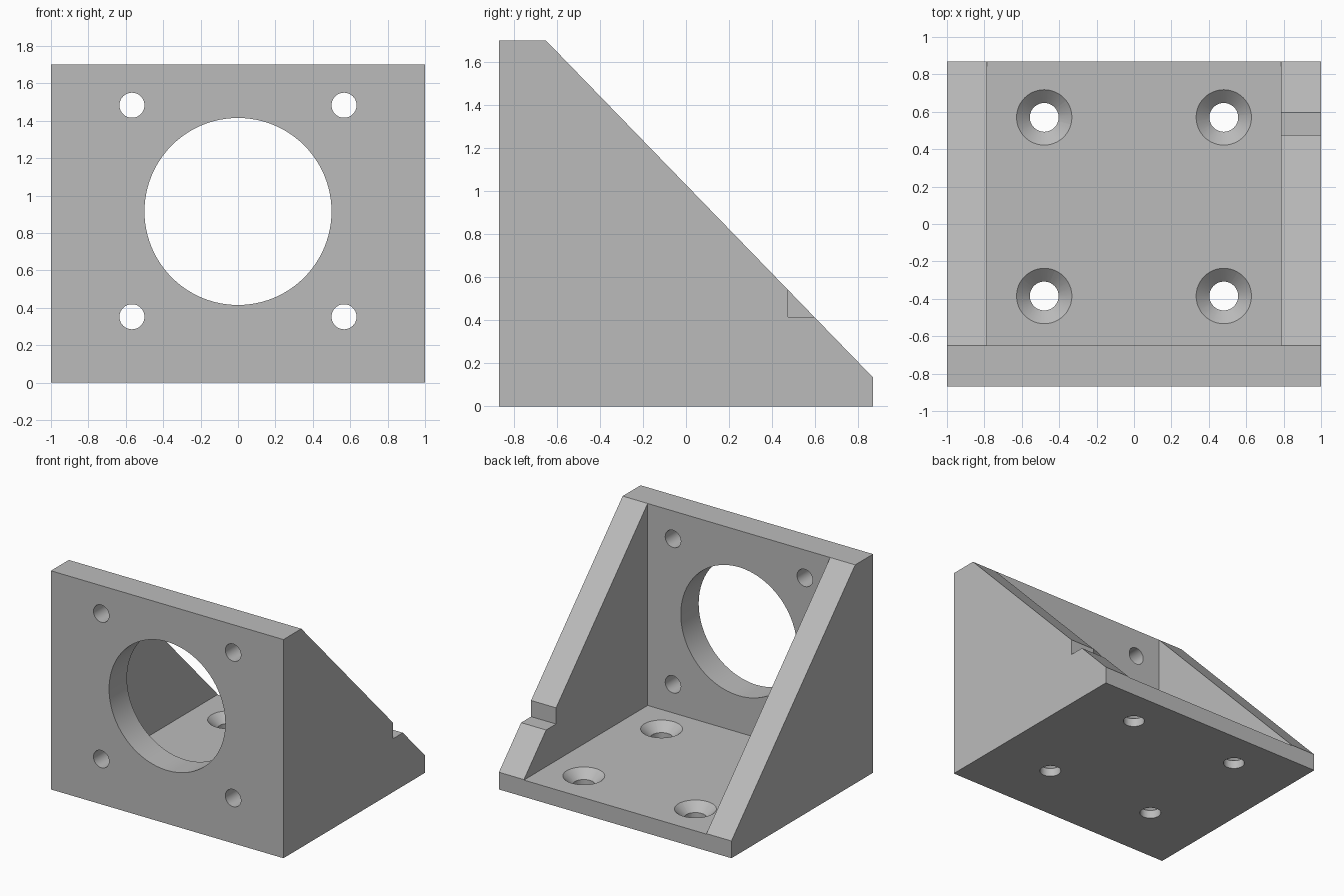
import bpy, bmesh, math
from mathutils import Matrix, Vector

cube = bpy.data.objects.get("Cube")
if cube:
    bpy.data.objects.remove(cube, do_unlink=True)

grey = bpy.data.materials.new("plain grey")
grey.use_nodes = True
COLOUR = (0.5, 0.5, 0.5, 1)
grey.diffuse_color = COLOUR
grey.node_tree.nodes["Principled BSDF"].inputs["Base Color"].default_value = COLOUR

FRONT, BACK, HEIGHT = -0.87, 0.87, 1.70
PLATE_BACK, WALL_IN, FLOOR = -0.65, 0.785, 0.13


def make_object(name, bm):
    bmesh.ops.recalc_face_normals(bm, faces=bm.faces)
    mesh = bpy.data.meshes.new(name)
    bm.to_mesh(mesh)
    bm.free()
    mesh.materials.append(grey)
    obj = bpy.data.objects.new(name, mesh)
    bpy.context.collection.objects.link(obj)
    return obj


def extrude_profile(name, points, x0, x1):
    """Solid made from a side profile of (y, z) points."""
    bm = bmesh.new()
    face = bm.faces.new([bm.verts.new((x0, y, z)) for y, z in points])
    moved = bmesh.ops.extrude_face_region(bm, geom=[face])["geom"]
    verts = [v for v in moved if isinstance(v, bmesh.types.BMVert)]
    bmesh.ops.translate(bm, verts=verts, vec=(x1 - x0, 0, 0))
    return make_object(name, bm)


def round_cutter(name, centre, r_low, r_high, length, along_y=False, sides=48):
    bm = bmesh.new()
    matrix = Matrix.Translation(Vector(centre))
    if along_y:
        matrix = matrix @ Matrix.Rotation(math.pi / 2, 4, "X")
    bmesh.ops.create_cone(bm, cap_ends=True, segments=sides, radius1=r_low,
                          radius2=r_high, depth=length, matrix=matrix)
    return make_object(name, bm)


# Solid body with the sloping back
bracket = extrude_profile("motor_bracket", [
    (FRONT, 0), (BACK, 0), (BACK, FLOOR + 0.004),
    (PLATE_BACK, HEIGHT), (FRONT, HEIGHT)], -1, 1)

# Pocket between the side walls
cutters = [extrude_profile("pocket_cutter", [
    (PLATE_BACK, FLOOR), (1.2, FLOOR), (1.2, 2), (PLATE_BACK, 2)], -WALL_IN, WALL_IN)]

# Step notch in the right-hand wall
cutters.append(extrude_profile("notch_cutter", [
    (0.475, 0.415), (0.8, 0.415), (0.8, 0.8), (0.475, 0.8)], 0.7, 1.2))

# Large opening and four bolt holes in the front plate
plate_mid = (FRONT + PLATE_BACK) / 2
cutters.append(round_cutter("opening_cutter", (0, plate_mid, 0.915), 0.5, 0.5, 0.4, True, 96))
for x in (-0.567, 0.567):
    for z in (0.352, 1.483):
        cutters.append(round_cutter("bolt_cutter", (x, plate_mid, z), 0.067, 0.067, 0.4, True))

# Countersunk screw holes in the base
for x in (-0.48, 0.48):
    for y in (-0.385, 0.57):
        cutters.append(round_cutter("screw_cutter", (x, y, 0.1), 0.077, 0.077, 0.4))
        cutters.append(round_cutter("sink_cutter", (x, y, FLOOR - 0.03), 0.06, 0.17, 0.1))

for cutter in cutters:
    cutter.hide_render = True
    mod = bracket.modifiers.new(cutter.name, "BOOLEAN")
    mod.operation = "DIFFERENCE"
    mod.solver = "EXACT"
    mod.object = cutter

# Bake the cuts, then drop the cutters
bpy.context.view_layer.update()
graph = bpy.context.evaluated_depsgraph_get()
result = bpy.data.meshes.new_from_object(bracket.evaluated_get(graph))
bracket.modifiers.clear()
bracket.data = result
result.name = "motor_bracket"
result.materials.clear()
result.materials.append(grey)
for poly in result.polygons:
    poly.material_index = 0
for cutter in cutters:
    bpy.data.objects.remove(cutter, do_unlink=True)

# Smooth hole walls, sharp corners
bpy.ops.object.select_all(action="DESELECT")
bracket.select_set(True)
bpy.context.view_layer.objects.active = bracket
bpy.ops.object.shade_smooth_by_angle(angle=math.radians(30))
